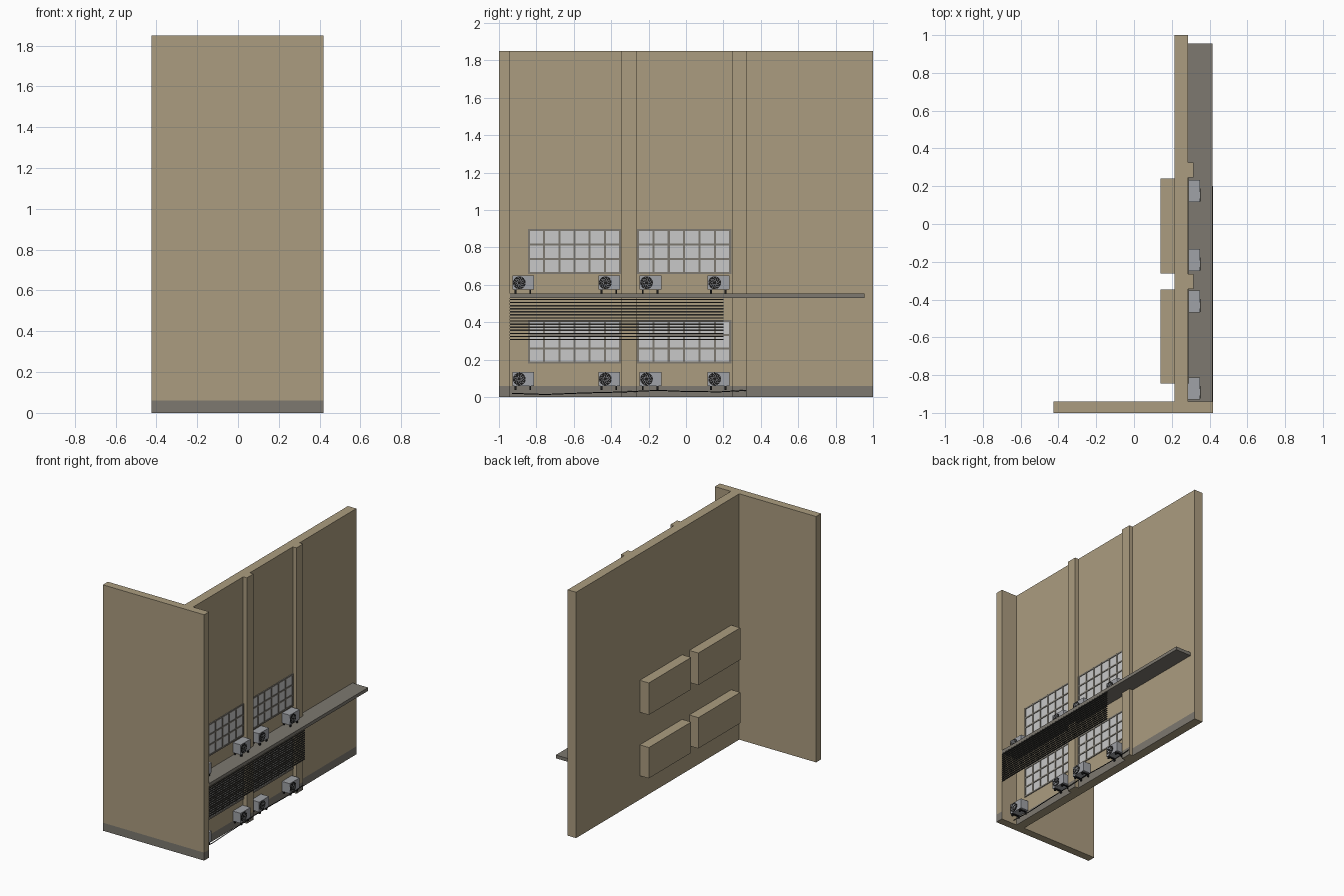
import bpy, bmesh, math
from mathutils import Matrix, Vector

if "Cube" in bpy.data.objects:
    bpy.data.objects.remove(bpy.data.objects["Cube"])


def mat(name, r, g, b):
    m = bpy.data.materials.new(name)
    m.diffuse_color = (r, g, b, 1)
    m.use_nodes = True
    m.node_tree.nodes["Principled BSDF"].inputs["Base Color"].default_value = m.diffuse_color
    return m


TAN = mat("tan_plaster", 0.41, 0.335, 0.215)
GREY = mat("warm_grey", 0.205, 0.19, 0.16)
PANE = mat("pale_glass", 0.58, 0.58, 0.58)
UNIT = mat("unit_grey", 0.35, 0.36, 0.385)
DARK = mat("dark_metal", 0.045, 0.043, 0.038)
BLACK = mat("black", 0.012, 0.012, 0.012)


def add_box(bm, lo, hi, mi=0):
    c = [(a + b) / 2 for a, b in zip(lo, hi)]
    s = [b - a for a, b in zip(lo, hi)]
    vs = bmesh.ops.create_cube(bm, size=1, matrix=Matrix.Translation(c) @ Matrix.Diagonal((*s, 1)))["verts"]
    for f in {f for v in vs for f in v.link_faces}:
        f.material_index = mi


def finish(bm, name, *mats):
    me = bpy.data.meshes.new(name)
    bm.to_mesh(me)
    bm.free()
    for m in mats:
        me.materials.append(m)
    ob = bpy.data.objects.new(name, me)
    bpy.context.collection.objects.link(ob)
    return ob


def box(name, lo, hi, m):
    bm = bmesh.new()
    add_box(bm, lo, hi)
    return finish(bm, name, m)


H, BASE = 1.85, 0.06


def wall(name, lo, hi):
    """Wall with a grey plinth band on its street-side faces."""
    bm = bmesh.new()
    add_box(bm, lo, hi)
    bmesh.ops.bisect_plane(bm, geom=bm.verts[:] + bm.edges[:] + bm.faces[:],
                           plane_co=(0, 0, BASE), plane_no=(0, 0, 1))
    bm.normal_update()
    for f in bm.faces:
        n = f.normal
        if f.calc_center_median().z < BASE and (n.x > 0.5 or (n.y < -0.5)):
            f.material_index = 1
    finish(bm, name, TAN, GREY)


# walls and pilasters
FACE = 0.285
wall("main_wall", (0.215, -0.94, 0), (FACE, 1, H))
wall("end_wall", (-0.425, -1, 0), (0.418, -0.94, H))
for y in (-0.345, 0.245):
    wall("pilaster", (FACE, y, 0), (0.315, y + 0.08, H))

# long ledge
box("ledge", (FACE, -0.94, 0.53), (0.415, 0.955, 0.555), GREY)

# windows with the boxes behind them
for y0, y1 in ((-0.845, -0.347), (-0.262, 0.242)):
    for z0, z1 in ((0.18, 0.412), (0.657, 0.898)):
        box("window_box", (0.14, y0, z0), (0.216, y1, z1), TAN)
        box("window_glass", (0.28, y0, z0), (0.2865, y1, z1), PANE)
        bm = bmesh.new()
        t = 0.011
        for i in range(7):
            y = y0 + (y1 - y0 - t) * i / 6
            add_box(bm, (0.28, y, z0), (0.291, y + t, z1))
        for i in range(4):
            z = z0 + (z1 - z0 - t) * i / 3
            add_box(bm, (0.28, y0, z), (0.2905, y1, z + t))
        finish(bm, "window_frame", GREY)


# cooling units: body, fan grille and wall brackets
def cooling_unit(y, z):
    w, h, front = 0.116, 0.075, 0.35
    box("cooling_unit", (FACE, y, z), (front, y + w, z + h), UNIT)
    bm = bmesh.new()
    place = Matrix.Translation((front + 0.001, y + 0.037, z + h / 2)) @ Matrix.Rotation(math.pi / 2, 4, 'Y')
    bmesh.ops.create_cone(bm, cap_ends=True, segments=24, radius1=0.034, radius2=0.034,
                          depth=0.004, matrix=place)
    for f in bm.faces:
        f.material_index = 0
    # swept grille spokes
    for i in range(10):
        a = i * math.tau / 10
        pts = []
        for r, off in ((0.008, 0), (0.02, 0.35), (0.032, 0.9)):
            for d in (-0.0015, 0.0015):
                b = a + off + d / r
                pts.append(bm.verts.new(place @ Vector((r * math.cos(b), r * math.sin(b), 0.003))))
        for k in (0, 2):
            f = bm.faces.new((pts[k], pts[k + 2], pts[k + 3], pts[k + 1]))
            f.material_index = 1
    finish(bm, "fan_grille", BLACK, UNIT)
    bm = bmesh.new()
    for by in (y + 0.012, y + w - 0.026):
        add_box(bm, (FACE, by, z - 0.006), (front, by + 0.01, z))
        for bx in (FACE, front - 0.012):
            add_box(bm, (bx, by, z - 0.02), (bx + 0.01, by + 0.01, z))
    finish(bm, "unit_bracket", BLACK)


for z in (0.059, 0.574):
    for y in (-0.928, -0.468, -0.248, 0.116):
        cooling_unit(y, z)

# horizontal slats hanging under the ledge's outer edge
bm = bmesh.new()
for i in range(14):
    z = 0.304 + i * 0.0165
    add_box(bm, (0.411, -0.94, z), (0.419, 0.2, z + 0.007))
finish(bm, "slat_screen", DARK)

# loose cable along the foot of the wall
cu = bpy.data.curves.new("foot_cable", 'CURVE')
cu.dimensions = '3D'
cu.bevel_depth = 0.003
cu.bevel_resolution = 1
path = [(-0.93, 0.02), (-0.75, 0.014), (-0.55, 0.022), (-0.35, 0.027),
        (-0.15, 0.036), (0.0, 0.03), (0.18, 0.028), (0.32, 0.036)]
sp = cu.splines.new('POLY')
sp.points.add(len(path) - 1)
for p, (y, z) in zip(sp.points, path):
    p.co = (0.319, y, z, 1)
cu.materials.append(BLACK)
bpy.context.collection.objects.link(bpy.data.objects.new("foot_cable", cu))
